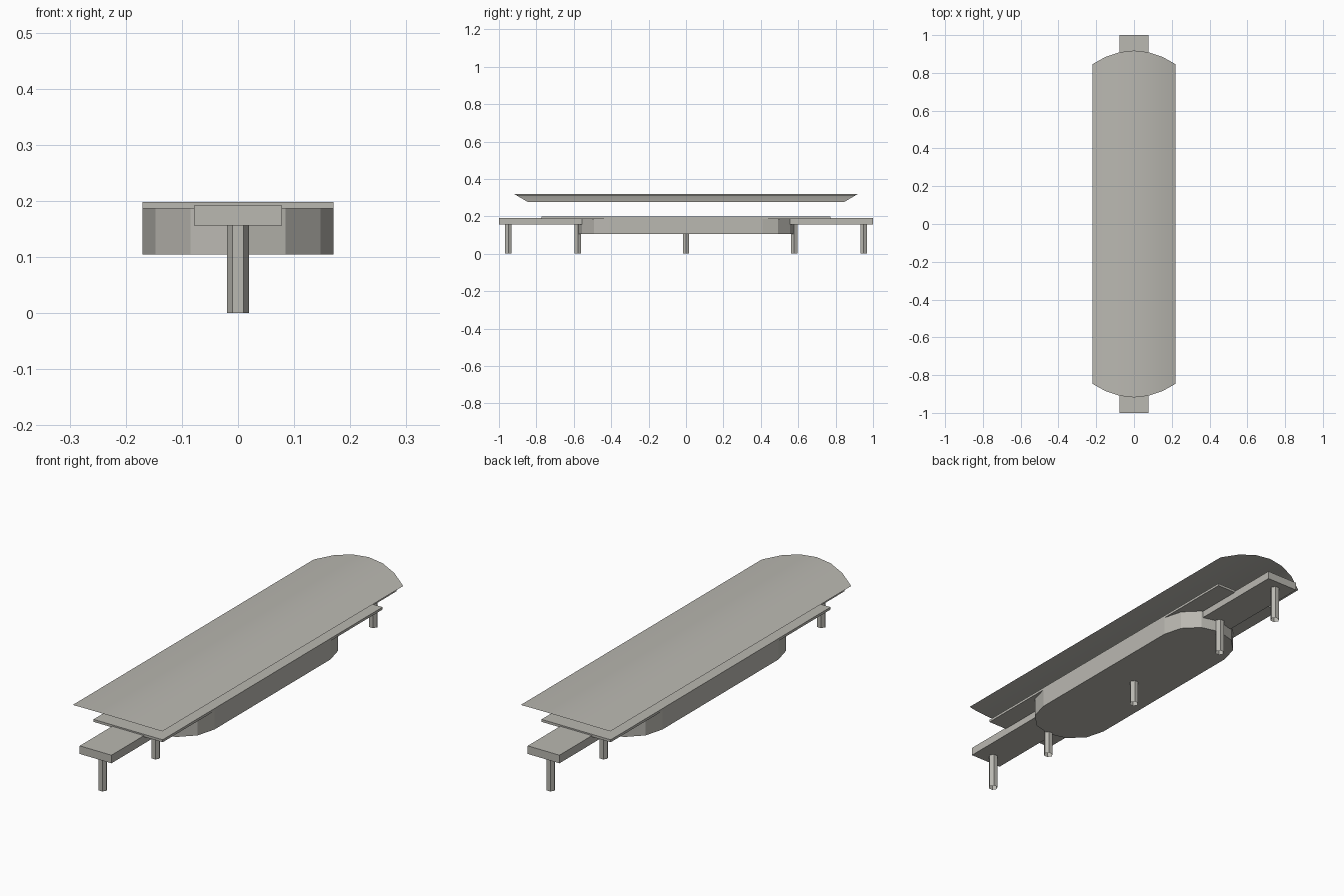
import bpy, bmesh, math

if "Cube" in bpy.data.objects:
    bpy.data.objects.remove(bpy.data.objects["Cube"])

grey = bpy.data.materials.new("warm grey")
grey.diffuse_color = (0.49, 0.48, 0.44, 1)
grey.use_nodes = True
grey.node_tree.nodes["Principled BSDF"].inputs["Base Color"].default_value = grey.diffuse_color


def finish(bm, name):
    mesh = bpy.data.meshes.new(name)
    bm.to_mesh(mesh)
    bm.free()
    mesh.materials.append(grey)
    obj = bpy.data.objects.new(name, mesh)
    bpy.context.collection.objects.link(obj)
    return obj


def prism(name, outline, z0, z1, capped=True):
    """Extrude a counter-clockwise outline from z0 to z1."""
    bm = bmesh.new()
    low = [bm.verts.new((x, y, z0)) for x, y in outline]
    high = [bm.verts.new((x, y, z1)) for x, y in outline]
    n = len(outline)
    for i in range(n):
        j = (i + 1) % n
        bm.faces.new((low[i], low[j], high[j], high[i]))
    if capped:
        bm.faces.new(low[::-1])
        bm.faces.new(high)
    return finish(bm, name)


def rectangle(x, y0, y1):
    return [(-x, y0), (x, y0), (x, y1), (-x, y1)]


# Central body: rounded ends with six facets each
R, STRAIGHT = 0.17, 0.408
body = []
for side, start in ((1, 0), (-1, 180)):
    for i in range(7):
        a = math.radians(start + 30 * i)
        body.append((R * math.cos(a), side * STRAIGHT + R * math.sin(a)))
prism("body", body, 0.105, 0.187)

# Thin rectangular deck
prism("deck", rectangle(R, -0.772, 0.772), 0.187, 0.198)

# End beams
prism("front_beam", rectangle(0.078, -1.0, -0.5), 0.156, 0.192)
prism("back_beam", rectangle(0.078, 0.5, 1.0), 0.156, 0.192)

# Hollow hexagonal legs
for name, y, top in (("front_outer_leg", -0.95, 0.156), ("front_inner_leg", -0.578, 0.156),
                     ("middle_leg", 0.0, 0.105),
                     ("back_inner_leg", 0.578, 0.156), ("back_outer_leg", 0.95, 0.156)):
    hexagon = [(0.0195 * math.cos(math.radians(60 * i)),
                y + 0.0195 * math.sin(math.radians(60 * i))) for i in range(6)]
    prism(name, hexagon, 0, top, capped=False)

# Canopy: thin curved sheet with slanted ends
HALF, RISE, TOP = 0.22, 0.042, 0.319
radius = (HALF ** 2 + RISE ** 2) / (2 * RISE)
spread = math.asin(HALF / radius)
bm = bmesh.new()
rows = []
for i in range(7):
    a = spread * (i - 3) / 3
    drop = radius * (1 - math.cos(a))
    y = 0.918 - 0.072 * drop / RISE
    x = radius * math.sin(a)
    rows.append([bm.verts.new((x, s * y, TOP - drop)) for s in (-1, 1)])
for a, b in zip(rows, rows[1:]):
    bm.faces.new((a[0], b[0], b[1], a[1]))
canopy = finish(bm, "canopy")
for p in canopy.data.polygons:
    p.use_smooth = True
